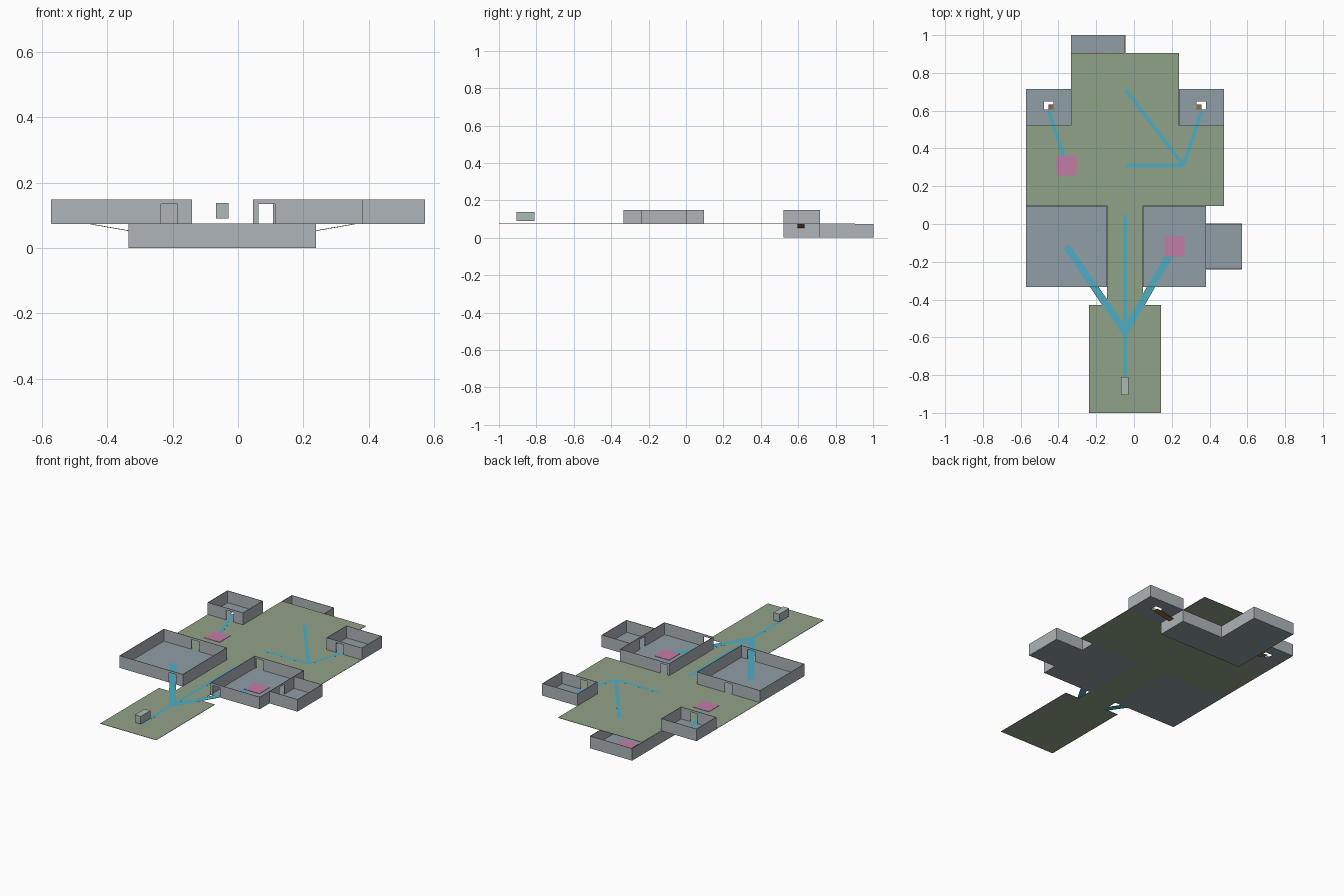
import bpy, bmesh, math
from mathutils import Vector

if "Cube" in bpy.data.objects:
    bpy.data.objects.remove(bpy.data.objects["Cube"])

U = 1 / 21          # layout grid unit
H = 0.0745          # storey height
DOOR_W, DOOR_H = 0.05, 0.061
T = 0.003           # wall thickness
F = 0.002           # floor thickness


def mat(name, r, g, b):
    m = bpy.data.materials.new(name)
    m.diffuse_color = (r, g, b, 1)
    m.use_nodes = True
    m.node_tree.nodes["Principled BSDF"].inputs["Base Color"].default_value = m.diffuse_color
    return m


GREEN = mat("outdoor_green", 0.28, 0.36, 0.25)
SLATE = mat("room_slate", 0.28, 0.34, 0.38)
WALL = mat("wall_grey", 0.42, 0.46, 0.48)
BLUE = mat("route_blue", 0.08, 0.42, 0.55)
PINK = mat("pad_pink", 0.55, 0.2, 0.38)
BROWN = mat("ramp_brown", 0.3, 0.15, 0.05)
MARK = mat("marker_grey_green", 0.42, 0.5, 0.48)


def add_box(bm, lo, hi):
    vs = [bm.verts.new((x, y, z)) for z in (lo[2], hi[2])
          for x, y in ((lo[0], lo[1]), (hi[0], lo[1]), (hi[0], hi[1]), (lo[0], hi[1]))]
    for f in ((3, 2, 1, 0), (4, 5, 6, 7), (0, 1, 5, 4), (1, 2, 6, 5), (2, 3, 7, 6), (3, 0, 4, 7)):
        bm.faces.new([vs[i] for i in f])


def finish(bm, name, material):
    me = bpy.data.meshes.new(name)
    bm.to_mesh(me)
    bm.free()
    ob = bpy.data.objects.new(name, me)
    me.materials.append(material)
    bpy.context.collection.objects.link(ob)
    return ob


def boxes(name, material, items):
    bm = bmesh.new()
    for lo, hi in items:
        add_box(bm, lo, hi)
    return finish(bm, name, material)


def floor(name, material, rects, z):
    """Rectangles in world units, top or bottom slab at z."""
    return boxes(name, material, [((a, b, z - F / 2), (c, d, z + F / 2)) for a, b, c, d in rects])


def grid(*r):
    return tuple(v * U for v in r)


def walls(name, pts, z, doors=()):
    """Closed run of axis-aligned walls; doors are (x, y) points on the run."""
    bm = bmesh.new()
    n = len(pts)
    for i in range(n):
        p, q = pts[i], pts[(i + 1) % n]
        ax = 0 if abs(q[0] - p[0]) > 1e-6 else 1
        c = p[1 - ax]
        s, e = sorted((p[ax], q[ax]))

        def piece(a, b, z0, z1):
            lo, hi = [0, 0, z0], [0, 0, z1]
            lo[ax], hi[ax] = a, b
            lo[1 - ax], hi[1 - ax] = c - T / 2, c + T / 2
            add_box(bm, lo, hi)

        cuts = sorted(d[ax] for d in doors if abs(d[1 - ax] - c) < 1e-4 and s < d[ax] < e)
        start = s - T / 2
        for d in cuts:
            piece(start, d - DOOR_W / 2, z, z + H)
            piece(d - DOOR_W / 2, d + DOOR_W / 2, z + DOOR_H, z + H)   # lintel
            start = d + DOOR_W / 2
        piece(start, e + T / 2, z, z + H)
    return finish(bm, name, WALL)


def rect_pts(a, b, c, d):
    return [(a, b), (c, b), (c, d), (a, d)]


def ribbon(name, material, p, q, width, thick=0.001):
    """Flat strip joining two points."""
    p, q = Vector(p), Vector(q)
    side = (q - p).cross(Vector((0, 0, 1))).normalized() * width / 2
    up = Vector((0, 0, thick / 2))
    bm = bmesh.new()
    vs = [bm.verts.new(v) for k in (-up, up)
          for v in (p + side + k, q + side + k, q - side + k, p - side + k)]
    for f in ((3, 2, 1, 0), (4, 5, 6, 7), (0, 1, 5, 4), (1, 2, 6, 5), (2, 3, 7, 6), (3, 0, 4, 7)):
        bm.faces.new([vs[i] for i in f])
    bmesh.ops.recalc_face_normals(bm, faces=bm.faces)
    return finish(bm, name, material)


# open green areas
for name, r in (("entry_yard", (-5, -21, 3, -9)), ("corridor", (-3, -9, 1, 2)),
                ("middle_yard", (-12, 2, 10, 11)), ("upper_yard", (-7, 11, 5, 19))):
    floor(name + "_floor", GREEN, [grid(*r)], H)

# closed upper rooms
ROOMS = {
    "left_hall": ((-12, -7, -3, 2), [(-0.211, -7 * U), (-7.5 * U, 2 * U)]),
    "right_hall": ((1, -7, 8, 2), [(0.088, -7 * U), (0.082, 2 * U), (8 * U, -2.5 * U)]),
    "side_room": ((8, -5, 12, 0), [(8 * U, -2.5 * U)]),
}
for name, (r, doors) in ROOMS.items():
    floor(name + "_floor", SLATE, [grid(*r)], H)
    walls(name + "_walls", rect_pts(*grid(*r)), H, doors)

# stair rooms with a floor hole and a ramp into the basement
for name, r, door_x, cx in (("left_stair", (-12, 11, -7, 15), -0.422, -9.5 * U),
                            ("right_stair", (5, 11, 10, 15), 0.327, 7.5 * U)):
    a, b, c, d = grid(*r)
    h0, h1, g0, g1 = cx - 0.025, cx + 0.025, 0.605, 0.649
    floor(name + "_floor", SLATE, [(a, b, h0, d), (h1, b, c, d), (h0, b, h1, g0), (h0, g1, h1, d)], H)
    walls(name + "_walls", rect_pts(a, b, c, d), H, [(door_x, b)])
    ribbon(name + "_ramp", BROWN, (cx, 0.615, H - 0.001), (-U, 0.615, 0.003), 0.036, 0.002)

# L-shaped basement
floor("basement_floor", SLATE, [grid(-7, 11, 5, 15), grid(-7, 15, -1, 21)], F / 2)
walls("basement_walls", [grid(*p) for p in
      ((-7, 11), (5, 11), (5, 15), (-1, 15), (-1, 21), (-7, 21))], 0)

# blue routes joining area centres
hub, mid = (-U, -12 * U), (-U, 6.5 * U)
left, right = (-7.5 * U, 6.5 * U), (5.5 * U, 6.5 * U)
ROUTES = [((-U, -18 * U), hub), (hub, (-7.5 * U, -2.5 * U)), (hub, (4.5 * U, -2.5 * U)),
          (hub, (-U, U)), (mid, right), (right, (-U, 15 * U)), (right, (7.5 * U, 12.6 * U)),
          (left, (-9.5 * U, 12.6 * U))]
for i, (p, q) in enumerate(ROUTES):
    ribbon(f"route_{i}", BLUE, (*p, H + 0.0006), (*q, H + 0.0006), 0.038 if i in (1, 2) else 0.02)

# pink pads
for i, (x, y, z) in enumerate(((-7.5, 6.5, H), (4.5, -2.5, H), (-4, 18, F / 2))):
    x, y = x * U, y * U
    boxes(f"pad_{i}", PINK, [((x - 0.052, y - 0.052, z), (x + 0.052, y + 0.052, z + 0.003))])

# floating start marker
boxes("start_marker", MARK, [((-0.068, -0.905, 0.09), (-0.029, -0.81, 0.138))])
